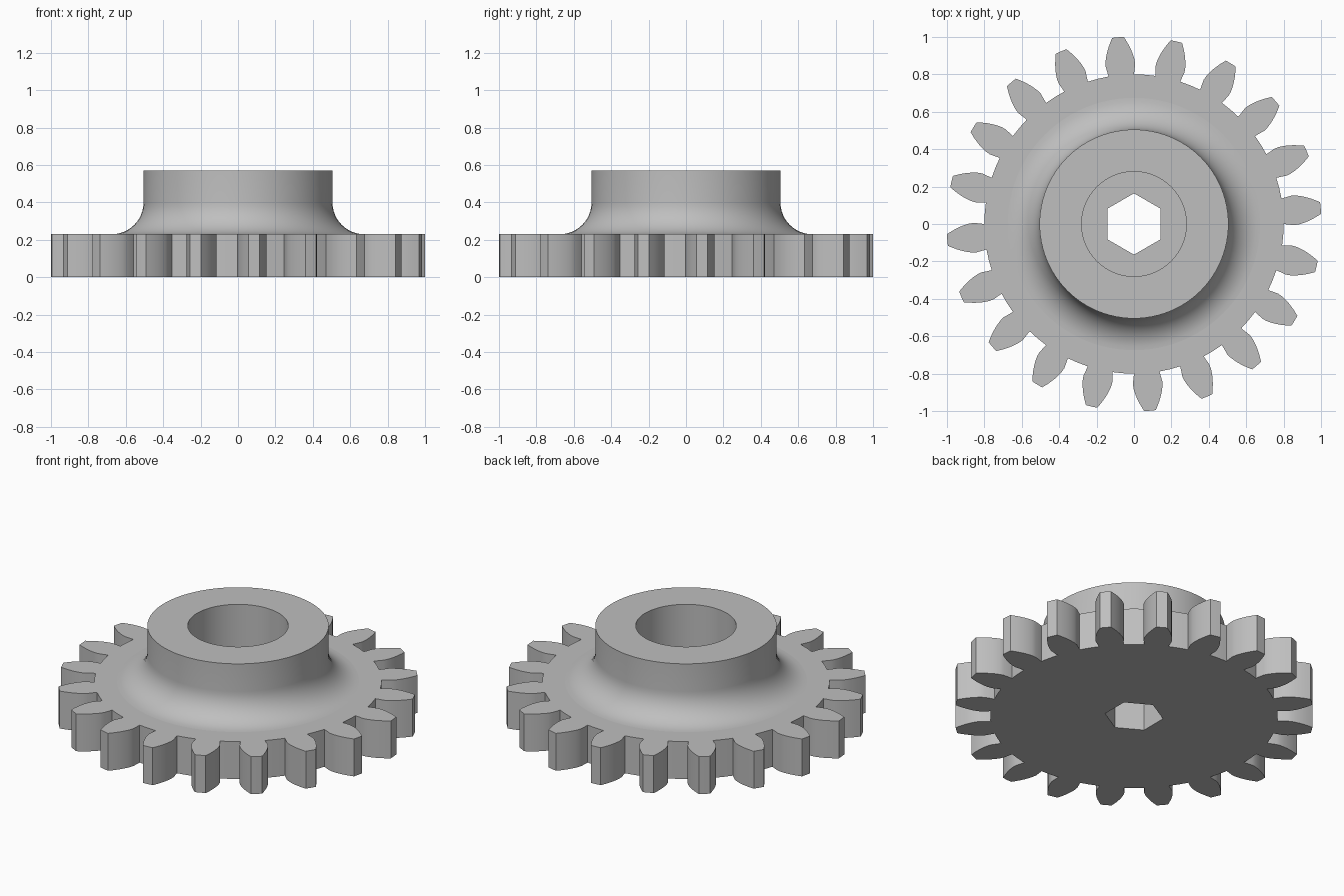
import bpy, bmesh
from math import sin, cos, tan, acos, pi, radians
from mathutils import Vector

cube = bpy.data.objects.get("Cube")
if cube:
    bpy.data.objects.remove(cube, do_unlink=True)

# Main dimensions
TEETH = 20
ROOT_R, BASE_R, PITCH_R, TIP_R = 0.80, 0.856, 0.911, 1.002
TOOTH_TURN = radians(4.9)
PLATE_Z, TOP_Z = 0.23, 0.57
HUB_R, FILLET_R, BORE_R = 0.505, 0.17, 0.28
HEX_R = 0.164
SIDES = 96

bm = bmesh.new()


def add_loop(points, z):
    """Closed ring of vertices and edges at one height."""
    verts = [bm.verts.new((x, y, z)) for x, y in points]
    edges = [bm.edges.new((v, verts[i - 1])) for i, v in enumerate(verts)]
    return verts, edges


def circle(radius, count=SIDES, turn=0.0):
    return [(radius * cos(turn + 2 * pi * i / count),
             radius * sin(turn + 2 * pi * i / count)) for i in range(count)]


def wall(a, b):
    """Quads between two rings of equal count."""
    for i in range(len(a[0])):
        bm.faces.new((a[0][i - 1], a[0][i], b[0][i], b[0][i - 1]))


def flat_ring(outer, inner, up):
    """Flat face with a hole."""
    bmesh.ops.triangle_fill(bm, edges=outer[1] + inner[1], use_beauty=True,
                            normal=Vector((0, 0, up)))


def involute(radius):
    phi = acos(min(1.0, BASE_R / radius))
    return tan(phi) - phi


def gear_outline():
    """Involute teeth joined by root arcs."""
    steps = 6
    flank = [(ROOT_R, radians(4.9))]
    for i in range(steps + 1):
        r = BASE_R + (TIP_R - BASE_R) * i / steps
        half = pi / (2 * TEETH) + involute(PITCH_R) - involute(r)
        flank.append((r, half - radians(0.05)))
    tooth = [(r, -a) for r, a in flank] + [(TIP_R, 0.0)]
    tooth += [(r, a) for r, a in reversed(flank)]
    tooth.append((ROOT_R, pi / TEETH))
    points = []
    for k in range(TEETH):
        turn = TOOTH_TURN + 2 * pi * k / TEETH
        points += [(r * cos(turn + a), r * sin(turn + a)) for r, a in tooth]
    return points


# Toothed plate
outline = gear_outline()
plate_bottom = add_loop(outline, 0)
plate_top = add_loop(outline, PLATE_Z)
wall(plate_bottom, plate_top)

# Hub profile: concave fillet, straight collar, rim, round bore
profile = []
FILLET_STEPS = 12
for i in range(FILLET_STEPS + 1):
    a = pi / 2 * i / FILLET_STEPS
    profile.append((HUB_R + FILLET_R * (1 - sin(a)),
                    PLATE_Z + FILLET_R * (1 - cos(a))))
profile += [(HUB_R, TOP_Z), (BORE_R, TOP_Z), (BORE_R, PLATE_Z)]
rings = [add_loop(circle(r), z) for r, z in profile]
for lower, upper in zip(rings, rings[1:]):
    wall(lower, upper)

# Hexagonal shaft hole
hex_top = add_loop(circle(HEX_R, 6, pi / 2), PLATE_Z)
hex_bottom = add_loop(circle(HEX_R, 6, pi / 2), 0)
wall(hex_top, hex_bottom)

# Flat faces: plate top, bore floor, underside
flat_ring(plate_top, rings[0], 1)
flat_ring(rings[-1], hex_top, 1)
flat_ring(plate_bottom, hex_bottom, -1)
bmesh.ops.recalc_face_normals(bm, faces=bm.faces[:])

mesh = bpy.data.meshes.new("spur_gear")
bm.to_mesh(mesh)
bm.free()
gear = bpy.data.objects.new("spur_gear", mesh)
bpy.context.collection.objects.link(gear)

# Grey metal
grey = bpy.data.materials.new("grey_metal")
grey.use_nodes = True
colour = (0.52, 0.52, 0.52, 1)
grey.diffuse_color = colour
grey.node_tree.nodes["Principled BSDF"].inputs["Base Color"].default_value = colour
mesh.materials.append(grey)

# Smooth curved walls, flat horizontal faces
bpy.ops.object.select_all(action='DESELECT')
gear.select_set(True)
bpy.context.view_layer.objects.active = gear
bpy.ops.object.shade_smooth_by_angle(angle=radians(25))
for face in mesh.polygons:
    if abs(face.normal.z) > 0.9995:
        face.use_smooth = False
